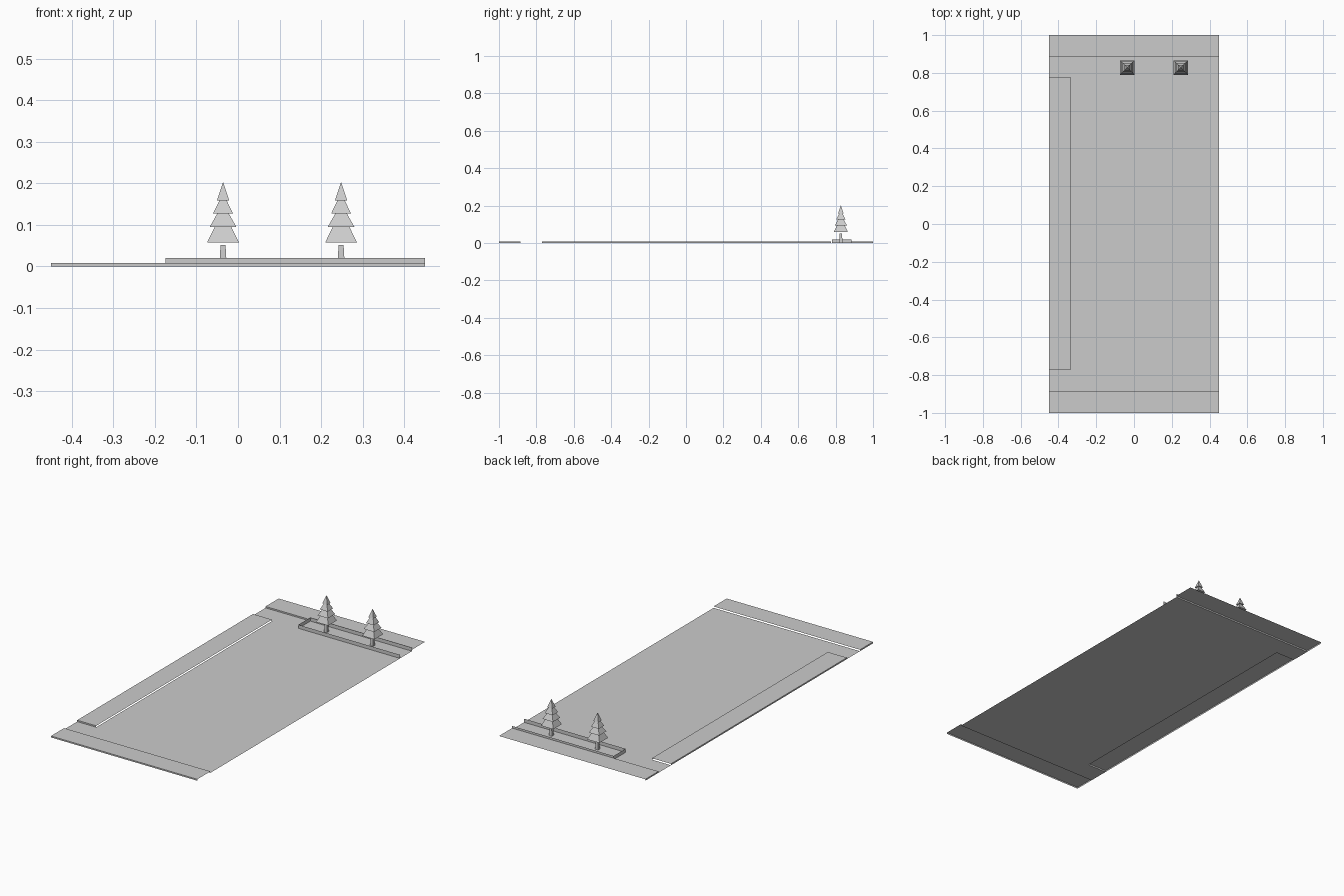
import bpy
import bmesh

cube = bpy.data.objects.get("Cube")
if cube:
    bpy.data.objects.remove(cube, do_unlink=True)

# Single plain grey finish
grey = bpy.data.materials.new("plain_grey")
grey.use_nodes = True
colour = (0.6, 0.6, 0.6, 1)
grey.diffuse_color = colour
grey.node_tree.nodes["Principled BSDF"].inputs["Base Color"].default_value = colour

HALF_W, HALF_L = 0.45, 1.0
KERB_H, WALL_H = 0.008, 0.02
STRIP = 0.885             # inner edge of the end strips
SIDE_X = -0.333           # inner edge of the side strip
SIDE_Y = (-0.77, 0.775)
BED_X, BED_Y = -0.175, 0.78


def finish(name, bm):
    mesh = bpy.data.meshes.new(name)
    bm.to_mesh(mesh)
    bm.free()
    mesh.materials.append(grey)
    obj = bpy.data.objects.new(name, mesh)
    bpy.context.collection.objects.link(obj)
    return obj


def face(bm, points):
    return bm.faces.new([bm.verts.new(p) for p in points])


def wall(bm, a, b, height):
    """Upright sheet between two ground points."""
    face(bm, [(*a, 0), (*b, 0), (*b, height), (*a, height)])


def raised_strip(name, x0, x1, y0, y1):
    """Raised slab sheet with kerb faces on its front and right sides."""
    bm = bmesh.new()
    face(bm, [(x0, y0, KERB_H), (x1, y0, KERB_H), (x1, y1, KERB_H), (x0, y1, KERB_H)])
    wall(bm, (x0, y0), (x1, y0), KERB_H)
    wall(bm, (x0, y1), (x0, y0), KERB_H)
    bmesh.ops.remove_doubles(bm, verts=bm.verts, dist=0.0001)
    finish(name, bm)


def frustum(bm, z0, z1, r0, r1):
    """Square tapered block, pointed when r1 is zero."""
    result = bmesh.ops.create_cone(
        bm, cap_ends=True, segments=4, radius1=r0 * 2 ** 0.5,
        radius2=r1 * 2 ** 0.5, depth=z1 - z0)
    verts = result["verts"]
    bmesh.ops.rotate(bm, verts=verts, matrix=TURN)
    bmesh.ops.translate(bm, verts=verts, vec=(0, 0, (z0 + z1) / 2))


from mathutils import Matrix
from math import radians
TURN = Matrix.Rotation(radians(45), 3, "Z")

# Ground sheet, notched around the side strip
bm = bmesh.new()
outline = [(-HALF_W, -STRIP), (HALF_W, -STRIP), (HALF_W, STRIP), (-HALF_W, STRIP),
           (-HALF_W, SIDE_Y[1]), (SIDE_X, SIDE_Y[1]), (SIDE_X, SIDE_Y[0]),
           (-HALF_W, SIDE_Y[0])]
face(bm, [(x, y, 0) for x, y in outline])
finish("ground", bm)

# Raised pavements
raised_strip("front_strip", -HALF_W, HALF_W, -HALF_L, -STRIP)
raised_strip("back_strip", -HALF_W, HALF_W, STRIP, HALF_L)
raised_strip("side_strip", -HALF_W, SIDE_X, *SIDE_Y)

# Planting bed walls, open at the left end
bm = bmesh.new()
wall(bm, (BED_X, BED_Y), (HALF_W, BED_Y), WALL_H)
wall(bm, (HALF_W, STRIP), (BED_X, STRIP), WALL_H)
wall(bm, (BED_X, STRIP), (BED_X, BED_Y), WALL_H)
bmesh.ops.remove_doubles(bm, verts=bm.verts, dist=0.0001)
finish("planting_bed_walls", bm)

# Trees: tapered trunk and four stacked tiers
TIERS = [(0.058, 0.095, 0.038, 0.02), (0.095, 0.127, 0.032, 0.014),
         (0.127, 0.158, 0.024, 0.009), (0.158, 0.203, 0.015, 0)]
for side, x in (("right", -0.036), ("left", 0.248)):
    trunk = bmesh.new()
    frustum(trunk, 0, 0.051, 0.009, 0.006)
    leaves = bmesh.new()
    for tier in TIERS:
        frustum(leaves, *tier)
    for part, mesh in (("trunk", trunk), ("foliage", leaves)):
        finish(f"{side}_tree_{part}", mesh).location = (x, 0.828, 0)
